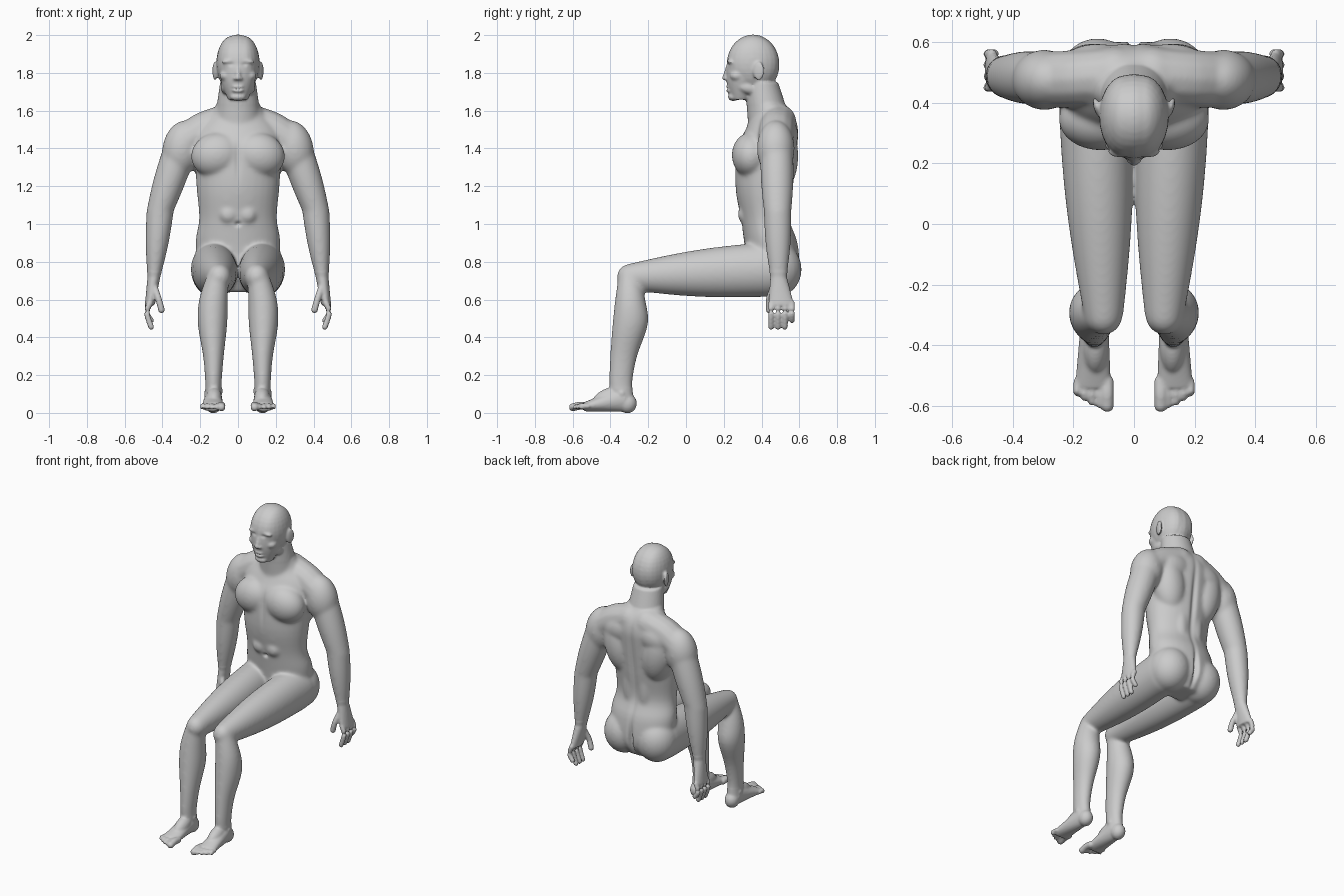
import bpy, bmesh, math
from mathutils import Vector, Matrix, Quaternion

default_cube = bpy.data.objects.get("Cube")
if default_cube:
    bpy.data.objects.remove(default_cube, do_unlink=True)

bm = bmesh.new()
FLAT = Quaternion()
UPRIGHT = Quaternion((1, 0, 0), math.radians(90))


def ring(centre, width, depth, turn=FLAT, sides=32):
    """Elliptical cross-section around a centre."""
    angles = [math.tau * i / sides for i in range(sides)]
    return [Vector(centre) + turn @ Vector((width * math.cos(a), depth * math.sin(a), 0))
            for a in angles]


def skin(rings):
    """Bridge a list of cross-sections into a closed solid."""
    loops = [[bm.verts.new(point) for point in section] for section in rings]
    for low, high in zip(loops, loops[1:]):
        for i in range(len(low)):
            bm.faces.new((low[i - 1], low[i], high[i], high[i - 1]))
    bm.faces.new(loops[0][::-1])
    bm.faces.new(loops[-1])


def spline(points, steps=4):
    """Smooth path through a few points of any dimension."""
    points = [Vector(p) for p in points]
    padded = [points[0]] + points + [points[-1]]
    path = []
    for a, b, c, d in zip(padded, padded[1:], padded[2:], padded[3:]):
        for k in range(steps):
            t = k / steps
            path.append(b + (c - a) * (t / 2) + (a * 2 - b * 5 + c * 4 - d) * (t * t / 2)
                        + (b * 3 - a - c * 3 + d) * (t ** 3 / 2))
    return path + [points[-1]]


def limb(start, end, start_size, end_size, swell=0.0, turn=FLAT, steps=12):
    """Tapering limb whose middle swells by a sine rule."""
    rings = []
    for k in range(steps + 1):
        t = k / steps
        bulge = swell * math.sin(math.pi * t)
        size = Vector(start_size).lerp(Vector(end_size), t)
        rings.append(ring(Vector(start).lerp(Vector(end), t),
                          size.x + bulge, size.y + bulge, turn))
    skin(rings)


def ball(centre, radii, tilt=0, axis="Y"):
    """Ellipsoid for muscles, joints and facial forms."""
    matrix = (Matrix.Translation(centre) @ Matrix.Rotation(math.radians(tilt), 4, axis)
              @ Matrix.Diagonal((*radii, 1)))
    bmesh.ops.create_uvsphere(bm, u_segments=24, v_segments=16, radius=1, matrix=matrix)


def tube(points, radius):
    """Round ended tube for fingers, toes and tendons."""
    path = spline(points)
    rings = []
    for i, point in enumerate(path):
        tangent = path[min(i + 1, len(path) - 1)] - path[max(i - 1, 0)]
        rings.append(ring(point, radius, radius, tangent.to_track_quat("Z", "Y"), sides=12))
    skin(rings)
    for tip in (path[0], path[-1]):
        ball(tip, (radius, radius, radius))


def bake(thing):
    """Replace an object's mesh by its modified result."""
    graph = bpy.context.evaluated_depsgraph_get()
    old = thing.data
    thing.data = bpy.data.meshes.new_from_object(thing.evaluated_get(graph))
    thing.modifiers.clear()
    bpy.data.meshes.remove(old)


def soften(thing, iterations, group=""):
    smooth = thing.modifiers.new("soften", "SMOOTH")
    smooth.factor = .5
    smooth.iterations = iterations
    smooth.vertex_group = group


# Joints of one side
shoulder = (.3, .48, 1.42)
elbow = (.412, .485, 1.07)
wrist = (.445, .49, .72)
knuckles = (.467, .505, .57)
hip = (.13, .45, .76)
knee = (.1, -.3, .72)
shoulder_size = (.09, .085)
elbow_size = (.072, .073)
wrist_size = (.034, .044)

# Arm, shoulder slope and hand
limb(shoulder, elbow, shoulder_size, elbow_size, swell=.008)
limb(elbow, wrist, elbow_size, wrist_size, swell=.008)
limb(wrist, knuckles, wrist_size, (.026, .068))
ball((.295, .475, 1.4), (.105, .1, .15), tilt=-12)
tube([(.06, .49, 1.54), (.18, .48, 1.5), (.28, .475, 1.43)], radius=.095)
for finger in range(4):
    y = .45 + .037 * finger
    tip = .49 if finger == 3 else .455
    tube([(.467, y, .58), (.483, y, .53), (.46, y, tip)], radius=.0155)
tube([(.44, .46, .66), (.42, .44, .6), (.405, .44, .545)], radius=.018)

# Thigh, kneecap and buttock
limb(hip, knee, (.12, .145), (.065, .07), swell=.018, turn=UPRIGHT)
ball(knee, (.063, .066, .068))
ball((.12, .48, .76), (.13, .133, .145))

# Lower leg: height, centre, half width, half depth
shin = [(.74, .105, -.3, .056, .056), (.6, .13, -.295, .076, .08), (.47, .135, -.295, .078, .094),
        (.3, .13, -.33, .055, .072), (.16, .13, -.345, .044, .062), (.06, .13, -.335, .044, .06)]
skin([ring((x, y, z), width, depth) for z, x, y, width, depth in spline(shin)])
ball((.13, -.34, .11), (.052, .03, .03), tilt=12)

# Foot and toes
ball((.13, -.31, .05), (.045, .05, .052))
limb((.13, -.32, .075), (.135, -.54, .032), (.045, .07), (.06, .024), turn=UPRIGHT)
ball((.127, -.41, .08), (.042, .09, .05), tilt=22, axis="X")
for toe in range(5):
    x = .088 + .025 * toe
    tip = .003 * toe ** 2 - .598
    tube([(x, -.52, .035), (x, -.56, .038), (x, tip, .03)], radius=.013 if toe else .022)

# Chest, back, waist and neck muscles
ball((.11, .345, 1.365), (.14, .103, .12), tilt=12)
ball((.14, .49, 1.36), (.11, .105, .2), tilt=10)
ball((.12, .5, 1.47), (.14, .095, .1), tilt=14)
ball((.055, .49, 1.12), (.06, .068, .25))
for row in range(3):
    ball((.05, .325, 1.05 + .085 * row), (.055, .052, .055))
tube([(.08, .39, 1.7), (.05, .365, 1.63), (.02, .345, 1.56)], radius=.018)

# Skull side, ear, brow, eye, cheek, jaw and nostril
ball((.027, .355, 1.85), (.088, .136, .147))
ball((.122, .385, 1.81), (.011, .032, .05), tilt=-15, axis="Z")
ball((.045, .238, 1.862), (.042, .02, .011), tilt=6)
ball((.04, .244, 1.833), (.024, .018, .012))
ball((.06, .272, 1.785), (.038, .04, .03))
ball((.055, .33, 1.72), (.036, .07, .034), tilt=-15, axis="X")
ball((.014, .213, 1.77), (.011, .014, .01))

# Mirror the paired parts to the other side
pairs = bmesh.ops.duplicate(bm, geom=bm.verts[:] + bm.edges[:] + bm.faces[:])["geom"]
bmesh.ops.scale(bm, vec=(-1, 1, 1),
                verts=[item for item in pairs if isinstance(item, bmesh.types.BMVert)])
bmesh.ops.reverse_faces(bm, faces=[item for item in pairs if isinstance(item, bmesh.types.BMFace)])

# Torso: height, depth position, half width, half depth
torso = [(.64, .46, .1, .08), (.74, .465, .2, .135), (.9, .45, .225, .142), (1.03, .42, .206, .13),
         (1.2, .415, .22, .154), (1.4, .43, .23, .16), (1.5, .455, .22, .14),
         (1.58, .46, .15, .11), (1.66, .42, .1, .08)]
skin([ring((0, y, z), width, depth) for z, y, width, depth in spline(torso)])

# Neck, face and skull
limb((0, .45, 1.5), (0, .4, 1.75), (.13, .12), (.095, .088))
limb((0, .29, 1.658), (0, .325, 1.9), (.052, .05), (.1, .1), swell=.02)
ball((0, .355, 1.845), (.113, .14, .158))

# Nose, lips and chin
tube([(0, .232, 1.85), (0, .218, 1.81), (0, .206, 1.775)], radius=.014)
ball((0, .207, 1.773), (.016, .018, .012))
for height in (1.726, 1.706):
    ball((0, .228, height), (.032, .016, .01))
ball((0, .25, 1.673), (.042, .028, .022))

body = bpy.data.objects.new("body", bpy.data.meshes.new("rough_body"))
bm.to_mesh(body.data)
bm.free()
bpy.context.collection.objects.link(body)

# Fuse the parts into one skin
fuse = body.modifiers.new("fuse", "REMESH")
fuse.mode = "VOXEL"
fuse.voxel_size = .007
soften(body, iterations=4)
bake(body)

# Blend the muscles, sparing face, hands and feet
large = body.vertex_groups.new(name="large_forms")
large.add([v.index for v in body.data.vertices if .13 < v.co.z < 1.63
           and (v.co.z > .75 or abs(v.co.x) < .36)], 1, "REPLACE")
soften(body, iterations=30, group=large.name)
bake(body)
body.vertex_groups.clear()
mesh = body.data

# Press in grooves: centre, reach, push along y
spine = ((0, .6, 1.22), (.018, .08, .26), -.016)
seat_cleft = ((0, .62, .76), (.014, .1, .1), -.03)
breastbone = ((0, .25, 1.34), (.014, .06, .1), .008)
navel = ((0, .29, 1), (.014, .05, .012), .015)
mouth = ((0, .21, 1.716), (.03, .03, .004), .005)
sockets = [((side * .034, .22, 1.845), (.016, .03, .009), .006) for side in (-1, 1)]
for vertex in mesh.vertices:
    place = vertex.co.copy()
    for centre, reach, push in [spine, seat_cleft, breastbone, navel, mouth] + sockets:
        distance = sum(((p - c) / r) ** 2 for p, c, r in zip(place, centre, reach))
        if distance < 6:
            vertex.co.y += push * math.exp(-distance)

# Plain grey skin
grey = bpy.data.materials.new("light_grey")
grey.use_nodes = True
colour = (.6, .6, .6, 1)
grey.diffuse_color = colour
grey.node_tree.nodes["Principled BSDF"].inputs["Base Color"].default_value = colour
mesh.materials.clear()
mesh.materials.append(grey)
mesh.shade_smooth()
